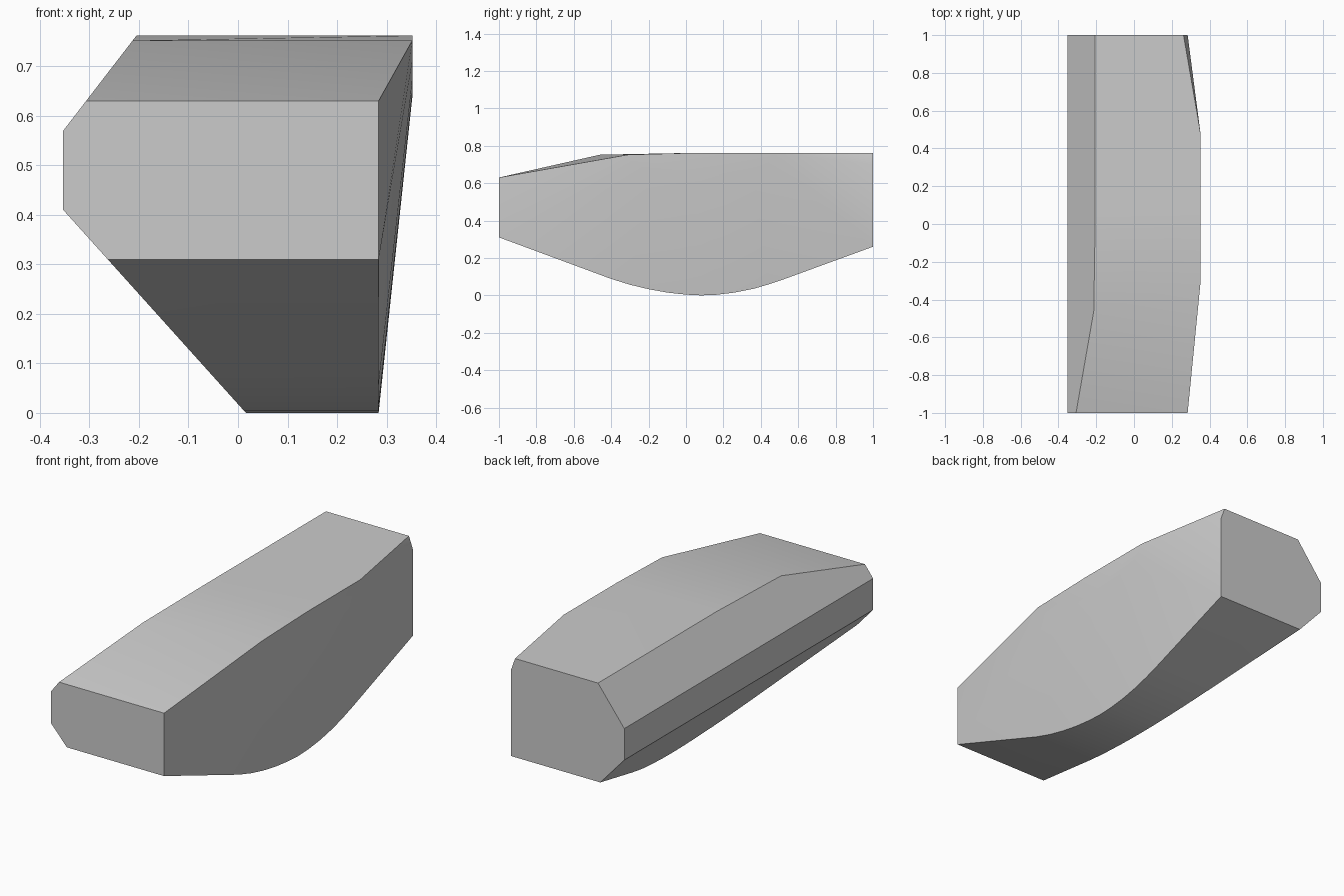
import bpy
import bmesh
import math

cube = bpy.data.objects.get("Cube")
if cube:
    bpy.data.objects.remove(cube, do_unlink=True)

LEFT, SIDE, BULGE = -0.353, 0.284, 0.352
TOP = 0.762


def lower_chamfer_x(z):
    return LEFT + (0.41 - z) * 0.9


def upper_chamfer_x(z):
    return LEFT + (z - 0.57) * 0.77


points = []

# Narrow vertical side, running the full length
for y in (-1, 1):
    for z in (0.41, 0.57):
        points.append((LEFT, y, z))

# Curved keel: straight ramps joined by a shallow arc
keel = [(-1, 0.31), (-0.4, 0.088), (-0.3, 0.057), (-0.2, 0.033),
        (-0.1, 0.015), (0, 0.004), (0.08, 0), (0.16, 0.003),
        (0.26, 0.015), (0.36, 0.035), (0.44, 0.058), (0.52, 0.085), (1, 0.26)]
for y, z in keel:
    points.append((lower_chamfer_x(z), y, z))
    points.append((SIDE, y, z))

# Top rail beside the upper chamfer
for y, z in [(-1, 0.63), (-0.46, 0.752), (0.05, TOP), (1, TOP)]:
    points.append((upper_chamfer_x(z), y, z))

# Upper corners of the broad side
points += [(SIDE, -1, 0.63), (SIDE, 1, 0.70), (0.262, 1, TOP)]

# Bulged patch high on the broad side, with a rounded lower rim
points += [(BULGE, -0.31, 0.752), (BULGE, 0.05, TOP), (BULGE, 0.48, TOP)]
for i in range(1, 8):
    a = math.pi * i / 8
    points.append((BULGE, 0.08 - 0.39 * math.cos(a), 0.755 - 0.118 * math.sin(a)))

# Wrap the rails in one faceted skin
bm = bmesh.new()
for p in points:
    bm.verts.new(p)
bmesh.ops.convex_hull(bm, input=bm.verts)
bmesh.ops.delete(bm, geom=[v for v in bm.verts if not v.link_faces], context="VERTS")
bmesh.ops.dissolve_limit(bm, angle_limit=math.radians(0.4),
                         verts=bm.verts, edges=bm.edges)
bmesh.ops.recalc_face_normals(bm, faces=bm.faces)
mesh = bpy.data.meshes.new("chamfered_block")
bm.to_mesh(mesh)
bm.free()

block = bpy.data.objects.new("chamfered_block", mesh)
bpy.context.collection.objects.link(block)

# Plain grey
grey = bpy.data.materials.new("plain_grey")
grey.use_nodes = True
colour = (0.6, 0.6, 0.6, 1)
grey.diffuse_color = colour
grey.node_tree.nodes["Principled BSDF"].inputs["Base Color"].default_value = colour
mesh.materials.append(grey)

# Soft bends, crisp chamfers
bpy.ops.object.select_all(action="DESELECT")
block.select_set(True)
bpy.context.view_layer.objects.active = block
bpy.ops.object.shade_smooth_by_angle(angle=math.radians(25))
